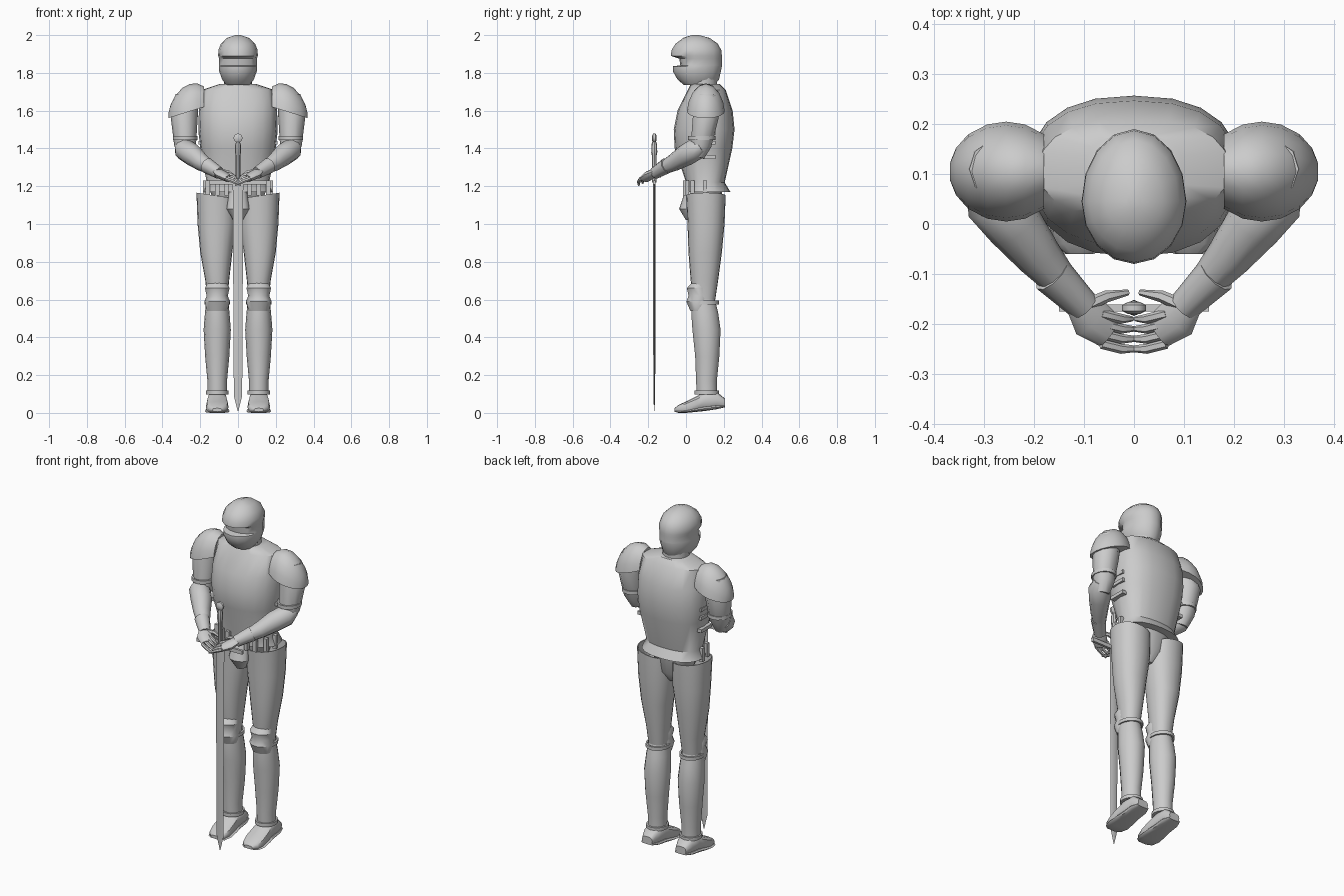
import bpy, bmesh, math
from mathutils import Vector

cube = bpy.data.objects.get("Cube")
if cube:
    bpy.data.objects.remove(cube)

steel = bpy.data.materials.new("steel grey")
steel.use_nodes = True
steel.diffuse_color = (.6, .6, .6, 1)
shader = steel.node_tree.nodes["Principled BSDF"]
shader.inputs["Base Color"].default_value = steel.diffuse_color


def finish(name, bm):
    bmesh.ops.recalc_face_normals(bm, faces=bm.faces)
    mesh = bpy.data.meshes.new(name)
    bm.to_mesh(mesh)
    bm.free()
    mesh.materials.append(steel)
    part = bpy.data.objects.new(name, mesh)
    bpy.context.collection.objects.link(part)
    bpy.ops.object.select_all(action='DESELECT')
    part.select_set(True)
    bpy.context.view_layer.objects.active = part
    bpy.ops.object.shade_smooth_by_angle(angle=math.radians(38))


def loft(name, rings, flip=1, closed=False):
    """Skin a list of rings; flip = -1 mirrors the part to the right side."""
    bm = bmesh.new()
    rows = [[bm.verts.new((v.x * flip, v.y, v.z)) for v in ring] for ring in rings]
    pairs = list(zip(rows, rows[1:]))
    if closed:
        pairs.append((rows[-1], rows[0]))
    else:
        bm.faces.new(rows[0])
        bm.faces.new(rows[-1])
    for low, high in pairs:
        for i in range(len(low)):
            bm.faces.new((low[i - 1], low[i], high[i], high[i - 1]))
    finish(name, bm)


def ring(z, half, front, back, x=0, middle=None, sides=16, power=1, tilt=0):
    """Level oval; middle is the y where it is widest, tilt raises its outer side."""
    middle = (front + back) / 2 if middle is None else middle
    points = []
    for i in range(sides):
        turn = math.tau * i / sides
        c, s = math.cos(turn), math.sin(turn)
        across = half * math.copysign(abs(c) ** power, c)
        depth = back - middle if s > 0 else middle - front
        along = depth * math.copysign(abs(s) ** power, s)
        points.append(Vector((x + across, middle + along, z + tilt * across)))
    return points


def upright(points):
    """Turn a level ring to face front to back."""
    return [Vector((p.x, p.z, p.y)) for p in points]


def tube(name, path, flip=1, up=(0, 0, 1), sides=10, flat=1):
    """Limb through (x, y, z, radius) stations; flat squashes its height."""
    spots = [Vector(station[:3]) for station in path]
    rings = []
    for i, spot in enumerate(spots):
        ahead = (spots[min(i + 1, len(spots) - 1)] - spots[max(i - 1, 0)]).normalized()
        side = ahead.cross(Vector(up)).normalized()
        top = side.cross(ahead) * flat
        turns = [math.tau * k / sides for k in range(sides)]
        rings.append([spot + path[i][3] * (side * math.cos(t) + top * math.sin(t))
                      for t in turns])
    loft(name, rings, flip)


def box(name, centre, size, flip=1):
    bm = bmesh.new()
    bmesh.ops.create_cube(bm, size=1)
    for v in bm.verts:
        v.co = Vector(centre) + Vector(a * b for a, b in zip(v.co, size))
        v.co.x *= flip
    finish(name, bm)


def band(name, z, x, half, front, back, flip, height=.02, wall=.01):
    """Strap running round a limb."""
    loft(name, [ring(z + up * height / 2, half - inset, front + inset, back - inset, x)
                for up, inset in ((-1, 0), (1, 0), (1, wall), (-1, wall))],
         flip, closed=True)


# Cuirass, neck, pelvis and codpiece
trunk = dict(middle=.11, sides=20, power=.85)
loft("cuirass", [
    ring(z=1.17, half=.185, front=0, back=.235, **trunk),
    ring(z=1.22, half=.165, front=0, back=.205, **trunk),
    ring(z=1.4, half=.2, front=-.06, back=.245, **trunk),
    ring(z=1.5, half=.21, front=-.065, back=.257, **trunk),
    ring(z=1.6, half=.207, front=-.045, back=.247, **trunk),
    ring(z=1.71, half=.19, front=.01, back=.21, **trunk),
    ring(z=1.74, half=.1, front=.025, back=.18, **trunk)])
loft("neck", [ring(z, half=.075, front=.02, back=.165) for z in (1.7, 1.78)])
loft("pelvis", [
    ring(z=1, half=.03, front=.07, back=.14),
    ring(z=1.06, half=.1, front=.03, back=.18),
    ring(z=1.2, half=.16, front=.015, back=.195)])
loft("codpiece", [
    ring(z=1.02, half=.025, front=0, back=.06),
    ring(z=1.08, half=.06, front=-.036, back=.06),
    ring(z=1.19, half=.045, front=0, back=.06)])

# Helmet with a recessed eye slit below the brow
skull = dict(middle=.045)
loft("helmet", [
    ring(z=1.735, half=.06, front=-.01, back=.15, **skull),
    ring(z=1.765, half=.084, front=-.045, back=.175, **skull),
    ring(z=1.81, half=.1, front=-.07, back=.185, **skull),
    ring(z=1.835, half=.1, front=-.07, back=.19, **skull),
    ring(z=1.84, half=.1, front=-.03, back=.19, **skull),
    ring(z=1.875, half=.1, front=-.035, back=.19, **skull),
    ring(z=1.89, half=.105, front=-.08, back=.19, **skull),
    ring(z=1.92, half=.104, front=-.077, back=.187, **skull),
    ring(z=1.955, half=.09, front=-.055, back=.168, **skull),
    ring(z=1.985, half=.058, front=-.015, back=.125, **skull),
    ring(z=2, half=.015, front=.03, back=.07, **skull)])


def pauldron_section(t, points=9):
    """Arch over the shoulder; t runs from the neck side to the outer tip."""
    swell = math.sqrt(1 - ((t - .4) / .6) ** 2)
    base = Vector((.18 + .19 * t, .105, 1.62 - .06 * t))
    turns = [math.pi * k / (points - 1) for k in range(points)]
    return [base + swell * Vector((0, .1 * math.cos(a), .145 * abs(math.sin(a)) ** 1.15))
            for a in turns]


for side, flip in (("left_", 1), ("right_", -1)):
    # Shoulder plate and arm
    loft(side + "pauldron", [pauldron_section(t) for t in (0, .2, .4, .6, .8, .93, .99)], flip)
    tube(side + "upper_arm", [
        (.27, .11, 1.68, .06), (.285, .105, 1.57, .072),
        (.28, .08, 1.42, .058), (.275, .06, 1.36, .04)], flip, up=(0, 1, 0))
    tube(side + "forearm", [
        (.305, .085, 1.415, .035), (.285, .05, 1.395, .058), (.24, 0, 1.365, .058),
        (.19, -.065, 1.325, .046), (.125, -.14, 1.285, .03)], flip)
    tube(side + "gauntlet_cuff", [(.165, -.1, 1.31, .042), (.1, -.165, 1.27, .032)], flip)
    band(side + "elbow_strap", z=1.455, x=.28, half=.065, front=.01, back=.155, flip=flip)

    # Hand: palm, four fingers and a thumb closing over the grip
    tube(side + "palm", [
        (.11, -.155, 1.28, .03), (.085, -.19, 1.26, .043), (.05, -.215, 1.24, .035)],
        flip, flat=.55)
    for k in range(4):
        root = Vector((.065, -.24 + .02 * k, 1.24 + .01 * k))
        knuckle = root + Vector((-.04, -.01, -.015))
        tip = knuckle + Vector((-.04 + .006 * k, 0, -.02))
        tube(side + "finger", [(*root, .01), (*knuckle, .01), (*tip, .005)], flip, sides=6)
    tube(side + "thumb", [
        (.1, -.165, 1.28, .014), (.055, -.145, 1.275, .012), (.012, -.137, 1.25, .006)],
        flip, sides=6)

    # Cuirass side straps and hip tabs
    for z, length in ((1.48, .06), (1.43, .09), (1.355, .1)):
        box(side + "side_strap", (.195, .155 - length / 2, z), (.03, length, .02), flip)
    for x, y in ((.175, .1), (.16, .035), (.11, .005), (.06, -.005)):
        box(side + "hip_tab", (x, y, 1.19), (.022, .022, .08), flip)

    # Thigh plate with an open, slanted top
    thigh = dict(sides=20, power=.9)
    loft(side + "thigh", [
        ring(z=.6, x=.11, half=.053, front=.04, back=.155, **thigh),
        ring(z=.7, x=.11, half=.063, front=.025, back=.17, **thigh),
        ring(z=.85, x=.115, half=.085, front=.013, back=.19, **thigh),
        ring(z=1, x=.112, half=.102, front=.008, back=.204, **thigh),
        ring(z=1.15, x=.115, half=.105, front=0, back=.21, tilt=.15, **thigh),
        ring(z=1.15, x=.115, half=.1, front=.006, back=.204, tilt=.15, **thigh),
        ring(z=1.07, x=.112, half=.095, front=.01, back=.2, **thigh)], flip)

    # Knee cop, greave and straps, all on one leg axis
    leg = dict(x=.11, sides=14)
    loft(side + "knee_cop", [
        ring(z=.69, half=.052, front=.03, back=.12, **leg),
        ring(z=.66, half=.065, front=.003, back=.12, **leg),
        ring(z=.62, half=.056, front=.012, back=.13, **leg),
        ring(z=.59, half=.067, front=0, back=.13, **leg),
        ring(z=.54, half=.055, front=.022, back=.11, **leg)], flip)
    loft(side + "greave", [
        ring(z=.1, half=.052, front=.055, back=.165, **leg),
        ring(z=.17, half=.052, front=.052, back=.165, **leg),
        ring(z=.3, half=.064, front=.047, back=.178, **leg),
        ring(z=.44, half=.072, front=.032, back=.185, **leg),
        ring(z=.53, half=.065, front=.026, back=.172, **leg),
        ring(z=.6, half=.057, front=.03, back=.155, **leg)], flip)
    band(side + "knee_strap", z=.585, x=.11, half=.067, front=.02, back=.175, flip=flip)
    band(side + "ankle_strap", z=.108, x=.11, half=.06, front=.045, back=.175, flip=flip)

    # Shoe and sole, skinned from toe to heel: y, half width, bottom, top
    shoe = ((-.06, .025, .006, .025), (-.04, .05, 0, .042), (0, .06, 0, .06),
            (.06, .057, .006, .09), (.1, .05, .01, .115), (.165, .05, .02, .11),
            (.207, .034, .03, .075))
    for part, wider, height in (("shoe", 0, 1), ("sole", .005, .25)):
        loft(side + part, [
            upright(ring(y, half + wider, low, low + (high - low) * height,
                         x=.11, sides=12, power=.7))
            for y, half, low, high in shoe], flip)

# Sword standing point down before the figure
SWORD = -.168


def sword_ring(z, half, thick, sides):
    return ring(z, half, SWORD - thick, SWORD + thick, sides=sides)


loft("sword_blade", [sword_ring(z, half, thick, sides=4) for z, half, thick in (
    (.01, .002, .001), (.09, .022, .005), (1.22, .028, .007))])
loft("sword_grip", [sword_ring(z, r, r, sides=8) for z, r in (
    (1.22, .012), (1.36, .012), (1.38, .016), (1.42, .015), (1.435, .01))])
box("sword_guard", (0, SWORD, 1.22), (.3, .014, .022))
loft("sword_pommel", [
    upright(ring(SWORD + shift, r, 1.455 - r, 1.455 + r, sides=12))
    for shift, r in ((-.012, .012), (-.006, .024), (.006, .024), (.012, .012))])
